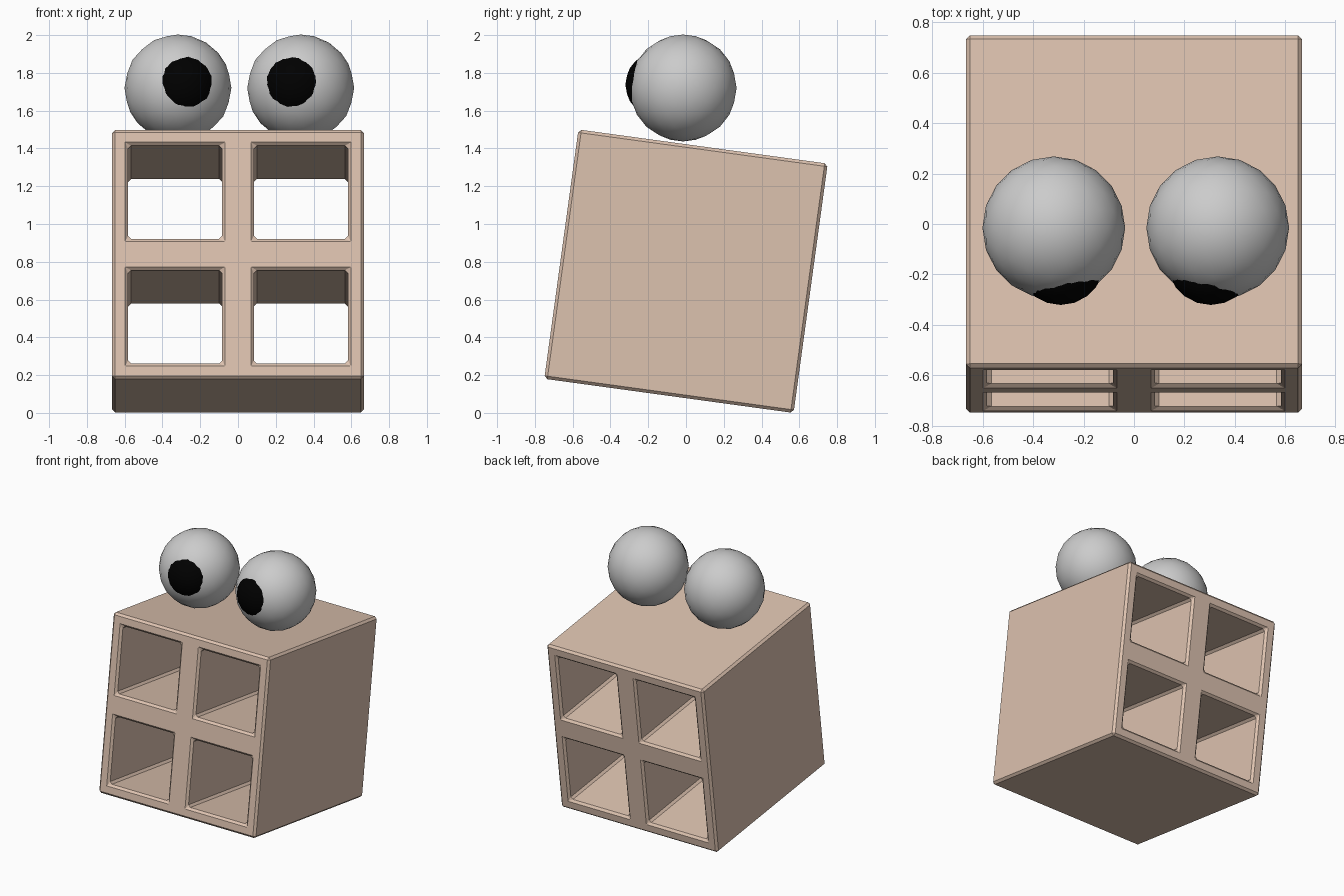
import bpy, bmesh, math
from mathutils import Vector, Matrix

if "Cube" in bpy.data.objects:
    bpy.data.objects.remove(bpy.data.objects["Cube"])


def material(name, rgb):
    m = bpy.data.materials.new(name)
    m.diffuse_color = (*rgb, 1)
    m.use_nodes = True
    m.node_tree.nodes["Principled BSDF"].inputs["Base Color"].default_value = m.diffuse_color
    return m


TAN = material("tan", (0.72, 0.54, 0.43))
BLACK = material("black", (0.0, 0.0, 0.0))
HALF, BEVEL = 0.666, 0.016


def ball(name, radius, centre, mat=None):
    bpy.ops.mesh.primitive_ico_sphere_add(subdivisions=3, radius=radius, location=centre)
    o = bpy.context.object
    o.name = name
    bpy.ops.object.shade_smooth()
    if mat:
        o.data.materials.append(mat)
    return o


# Block: square front with four openings, extruded to full depth
cuts = [-HALF, -0.582, -0.084, 0.084, 0.582, HALF]
bm = bmesh.new()
grid = [[bm.verts.new((x, -HALF, z)) for z in cuts] for x in cuts]
for i in range(5):
    for j in range(5):
        if not (i in (1, 3) and j in (1, 3)):
            bm.faces.new((grid[i][j], grid[i + 1][j], grid[i + 1][j + 1], grid[i][j + 1]))
ext = bmesh.ops.extrude_face_region(bm, geom=bm.faces[:], use_keep_orig=True)
bmesh.ops.translate(bm, vec=(0, 2 * HALF, 0),
                    verts=[g for g in ext["geom"] if isinstance(g, bmesh.types.BMVert)])
bmesh.ops.recalc_face_normals(bm, faces=bm.faces)

# Chamfer every real edge of the block and its openings
sharp = [e for e in bm.edges if e.calc_face_angle(0) > math.radians(30)]
bmesh.ops.bevel(bm, geom=sharp, offset=BEVEL, segments=1, profile=0.5, affect='EDGES')

# Tilt the block backwards
bm.transform(Matrix.Translation((0, 0, 0.75)) @ Matrix.Rotation(math.radians(-7.8), 4, 'X'))
mesh = bpy.data.meshes.new("hollow_block")
bm.to_mesh(mesh)
bm.free()
block = bpy.data.objects.new("hollow_block", mesh)
bpy.context.collection.objects.link(block)
mesh.materials.append(TAN)

# Eyes with slightly cross-eyed bulging pupils
for side, x, look in (("left", -0.318, 0.2), ("right", 0.332, -0.2)):
    centre = Vector((x, -0.015, 1.72))
    ball(side + "_eye", 0.283, centre)
    aim = Vector((look, -0.97, 0.13)).normalized()
    ball(side + "_pupil", 0.174, centre + aim * 0.136, BLACK)
